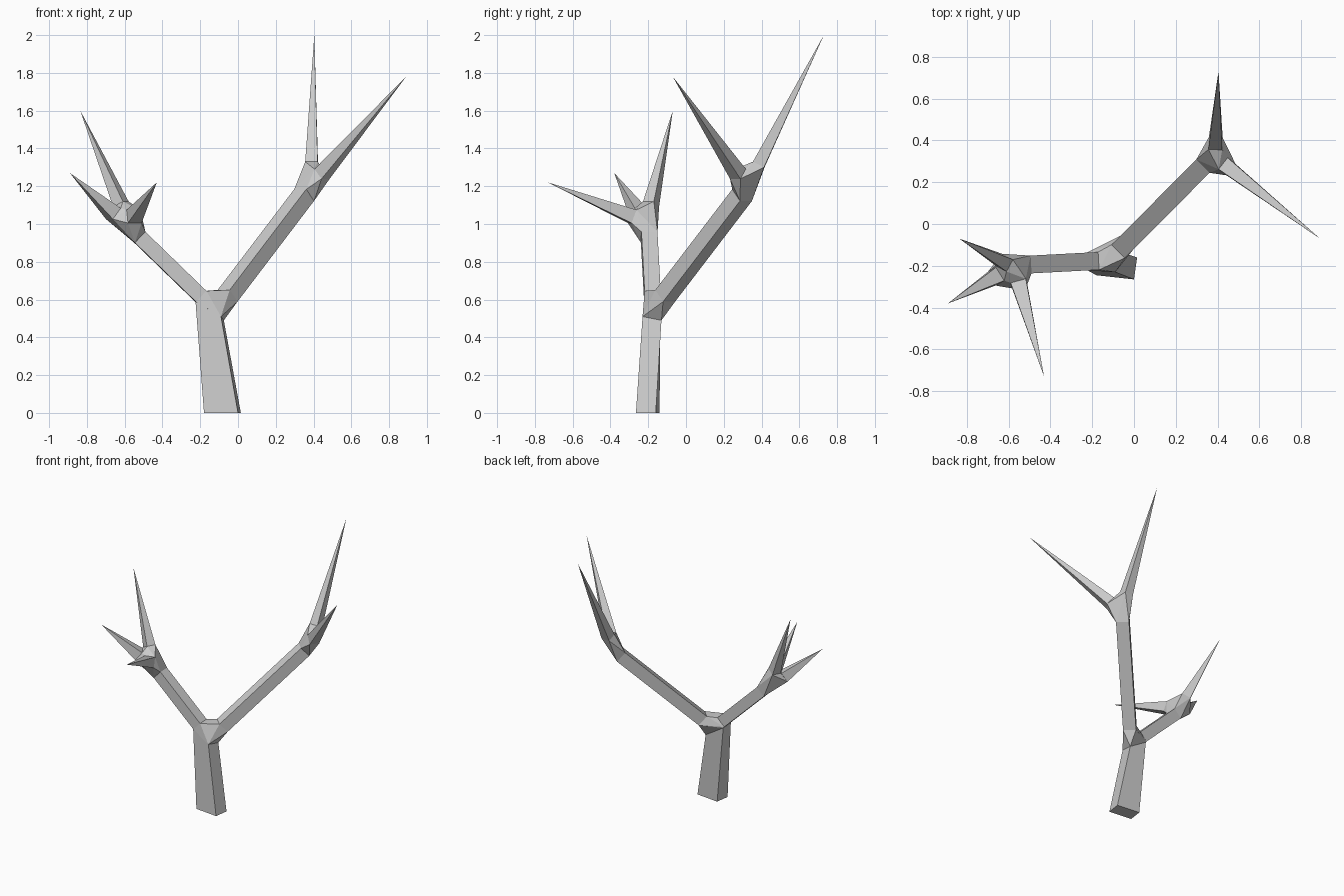
import bpy, bmesh
from mathutils import Vector

if "Cube" in bpy.data.objects:
    bpy.data.objects.remove(bpy.data.objects["Cube"])

bm = bmesh.new()


def ring(center, axis, w, h):
    """Four corners of a section across an axis, one side level."""
    c, d = Vector(center), Vector(axis).normalized()
    side = d.cross(Vector((0, 0, 1))).normalized()
    up = side.cross(d)
    return [c + side * (a * w / 2) + up * (b * h / 2)
            for a, b in ((-1, -1), (1, -1), (1, 1), (-1, 1))]


def tube(a, b, cap=False):
    va, vb = [bm.verts.new(p) for p in a], [bm.verts.new(p) for p in b]
    for i in range(4):
        j = (i + 1) % 4
        bm.faces.new((va[i], va[j], vb[j], vb[i]))
    if cap:
        bm.faces.new(va[::-1])


def branch(start, end, w, h):
    axis = Vector(end) - Vector(start)
    a, b = ring(start, axis, w, h), ring(end, axis, w, h)
    tube(a, b)
    return a, b


def twig(base, tip, w):
    """Four-sided spike; returns its base ring."""
    a = ring(base, Vector(tip) - Vector(base), w, w)
    va, t = [bm.verts.new(p) for p in a], bm.verts.new(tip)
    for i in range(4):
        bm.faces.new((va[i], va[(i + 1) % 4], t))
    return a


def fork(*rings):
    """Hull joining the rings, left open where each limb attaches."""
    owner = {}
    for k, r in enumerate(rings):
        for p in r:
            owner[bm.verts.new(p)] = k
    res = bmesh.ops.convex_hull(bm, input=list(owner), use_existing_faces=False)
    faces = {f for v in owner if v.is_valid for f in v.link_faces}
    caps = [f for f in faces if len({owner[v] for v in f.verts}) == 1]
    bmesh.ops.delete(bm, geom=caps, context='FACES')
    loose = [v for v in owner if v.is_valid and not v.link_faces]
    bmesh.ops.delete(bm, geom=loose, context='VERTS')


# trunk
foot = [Vector(p) for p in ((-.18, -.245, 0), (0, -.265, 0), (.015, -.16, 0), (-.165, -.14, 0))]
top = [Vector(p) for p in ((-.225, -.22, .59), (-.09, -.23, .51),
                           (-.075, -.13, .49), (-.22, -.135, .58))]
tube(foot, top, cap=True)

# main branches and the fork between them
left_a, left_b = branch((-.197, -.178, .617), (-.52, -.195, .93), .085, .08)
right_a, right_b = branch((-.055, -.11, .62), (.35, .297, 1.153), .09, .085)
fork(top, left_a, right_a)

# right twigs
fork(right_b,
     twig((.39, .385, 1.315), (.404, .73, 2.0), .066),
     twig((.445, .275, 1.265), (.89, -.07, 1.78), .07))

# left twigs
fork(left_b,
     twig((-.62, -.185, 1.105), (-.835, -.07, 1.6), .065),
     twig((-.66, -.25, 1.055), (-.89, -.38, 1.27), .075),
     twig((-.55, -.285, 1.04), (-.43, -.73, 1.22), .075))

# weld the parts into one bare tree
bmesh.ops.remove_doubles(bm, verts=bm.verts, dist=.0005)
bmesh.ops.recalc_face_normals(bm, faces=bm.faces)
mesh = bpy.data.meshes.new("bare_tree")
bm.to_mesh(mesh)
bm.free()
bpy.context.collection.objects.link(bpy.data.objects.new("bare_tree", mesh))
